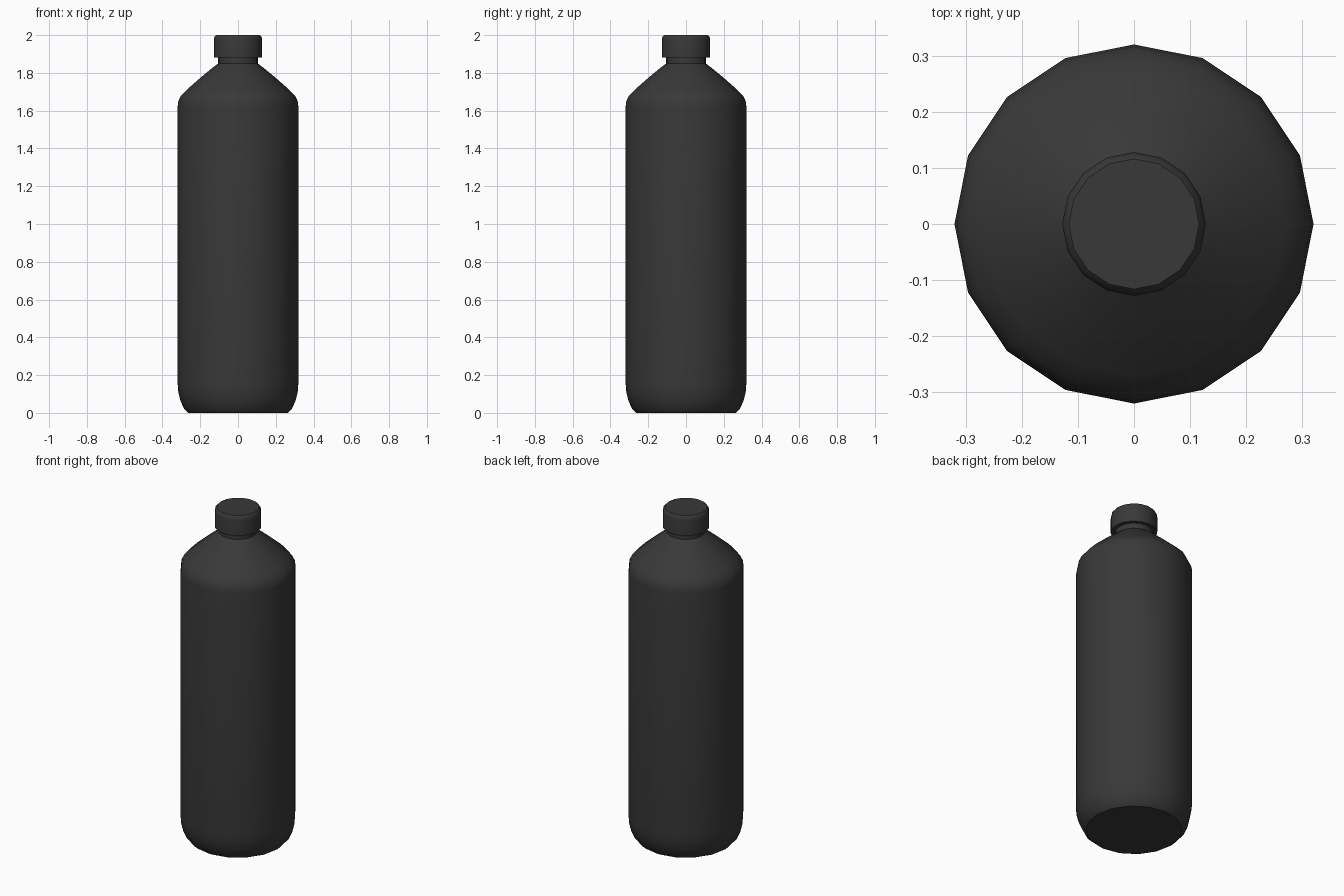
import bpy, bmesh
from math import cos, sin, tau, radians

if "Cube" in bpy.data.objects:
    bpy.data.objects.remove(bpy.data.objects["Cube"])

SIDES = 16

mat = bpy.data.materials.new("dark_plastic")
mat.diffuse_color = (0.04, 0.04, 0.04, 1)
mat.use_nodes = True
mat.node_tree.nodes["Principled BSDF"].inputs["Base Color"].default_value = mat.diffuse_color


def lathe(name, profile):
    """Revolve (radius, height) points around z and close both ends."""
    bm = bmesh.new()
    rings = [[bm.verts.new((r * cos(tau * i / SIDES), r * sin(tau * i / SIDES), z))
              for i in range(SIDES)] for r, z in profile]
    for low, high in zip(rings, rings[1:]):
        for i in range(SIDES):
            j = (i + 1) % SIDES
            bm.faces.new((low[i], low[j], high[j], high[i]))
    bm.faces.new(rings[0][::-1])
    bm.faces.new(rings[-1])
    mesh = bpy.data.meshes.new(name)
    bm.to_mesh(mesh)
    bm.free()
    obj = bpy.data.objects.new(name, mesh)
    bpy.context.collection.objects.link(obj)
    mesh.materials.append(mat)
    bpy.ops.object.select_all(action='DESELECT')
    obj.select_set(True)
    bpy.context.view_layer.objects.active = obj
    bpy.ops.object.shade_smooth_by_angle(angle=radians(35))
    return obj


# Bottle body: rounded base, straight wall, sloped shoulder
lathe("bottle_body", [
    (0.265, 0.0), (0.285, 0.02), (0.305, 0.065), (0.316, 0.11), (0.32, 0.16),
    (0.32, 1.62), (0.316, 1.65), (0.302, 1.68), (0.27, 1.712),
    (0.19, 1.782), (0.125, 1.835), (0.105, 1.85)])

# Neck
lathe("neck", [(0.105, 1.845), (0.105, 1.90)])

# Screw cap with chamfered top rim
lathe("cap", [(0.128, 1.882), (0.128, 1.975), (0.125, 1.99), (0.116, 2.0)])
